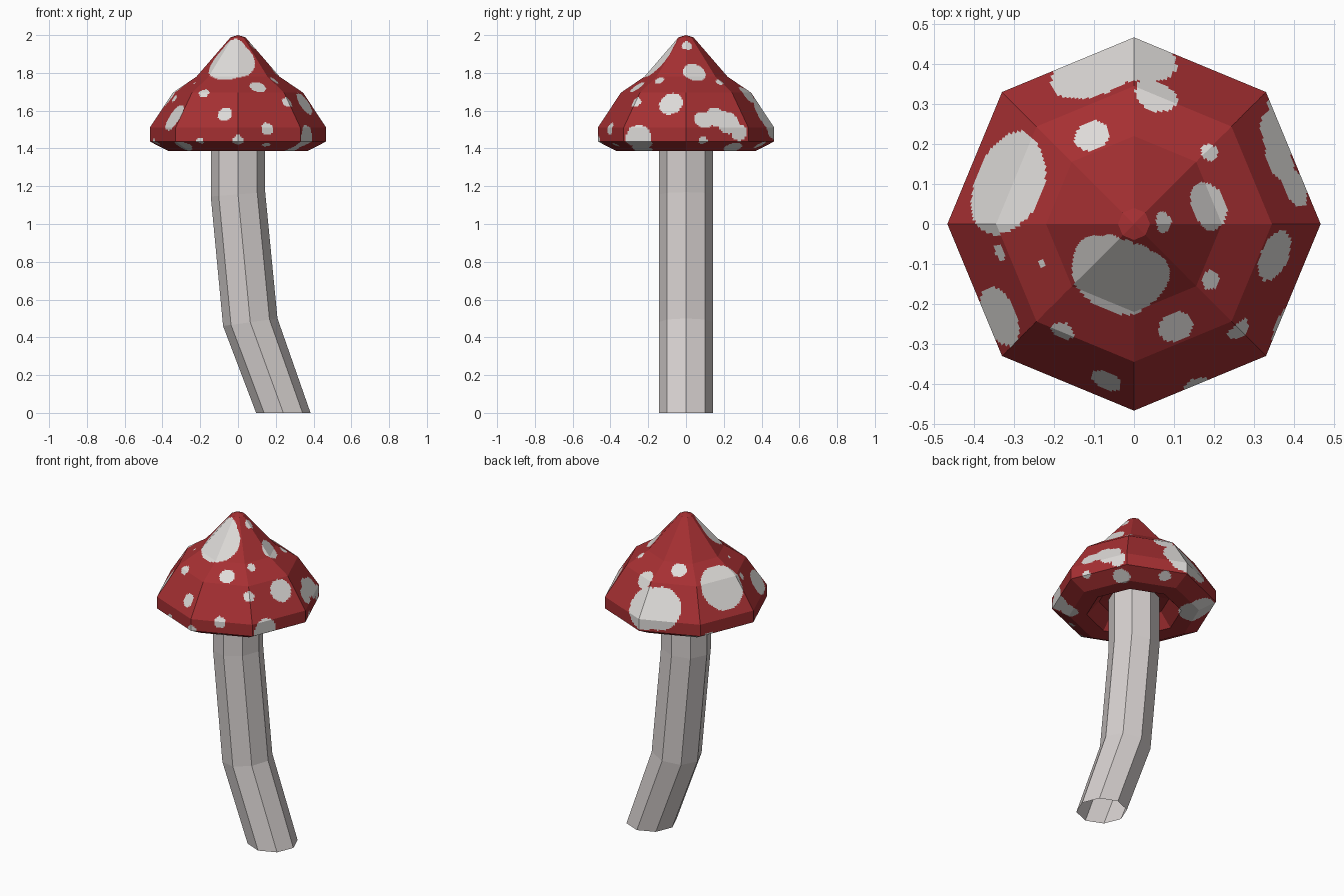
import bpy, bmesh, math
from mathutils import Vector

if "Cube" in bpy.data.objects:
    bpy.data.objects.remove(bpy.data.objects["Cube"])

SIDES, CUTS = 8, 34
A = math.pi / SIDES


def material(name, rgb):
    m = bpy.data.materials.new(name)
    m.diffuse_color = (*rgb, 1)
    m.use_nodes = True
    m.node_tree.nodes["Principled BSDF"].inputs["Base Color"].default_value = m.diffuse_color
    return m


red = material("cap red", (0.38, 0.029, 0.032))
white = material("spot white", (0.73, 0.71, 0.69))
cream = material("stem pale grey", (0.67, 0.63, 0.62))


def make_object(name, bm, mats):
    mesh = bpy.data.meshes.new(name)
    bm.to_mesh(mesh)
    bm.free()
    for m in mats:
        mesh.materials.append(m)
    ob = bpy.data.objects.new(name, mesh)
    bpy.context.collection.objects.link(ob)
    return ob


def loft(bm, rings):
    rows = [[bm.verts.new(p) for p in ring] for ring in rings]
    for a, b in zip(rows, rows[1:]):
        n = len(a)
        for i in range(n):
            j = (i + 1) % n
            bm.faces.new((a[i], a[j], b[j], b[i]))


# Cap profile (radius, height): apex, outside, rim, hollow underside
OUTER = [(0, 2.0), (0.04, 1.988), (0.22, 1.78), (0.345, 1.695),
         (0.467, 1.51), (0.467, 1.437), (0.37, 1.387)]
UNDER = [(0.27, 1.39), (0.2, 1.47), (0.11, 1.49)]


def corner(k, r):
    return Vector((r * math.cos(2 * A * k), r * math.sin(2 * A * k), 0))


def cap_ring(r, z):
    pts = []
    for k in range(SIDES):
        a, b = corner(k, r), corner(k + 1, r)
        pts += [a.lerp(b, i / CUTS) + Vector((0, 0, z)) for i in range(CUTS)]
    return pts


def cap_radius(z):
    for (r0, z0), (r1, z1) in zip(OUTER, OUTER[1:]):
        if z1 <= z <= z0:
            return r0 + (r1 - r0) * (z0 - z) / (z0 - z1)
    return OUTER[-1][0]


def on_cap(side, u, z):
    """Point on the cap seen at (u, z) from one side."""
    c, s = math.cos(A), math.sin(A)
    rc = cap_radius(z) * c
    d = max(0, min((rc - abs(u) * s) / c, (rc - abs(u) * c) / s))
    return Vector({"front": (u, -d, z), "back": (u, d, z),
                   "right": (d, u, z), "left": (-d, u, z)}[side])


# Spots by side: (horizontal position, height, radius)
SPOTS = {
    "front": [(-0.04, 1.86, 0.13), (-0.03, 1.92, 0.075), (-0.18, 1.695, 0.03),
              (-0.07, 1.58, 0.04), (0.105, 1.725, 0.045), (0.155, 1.505, 0.035),
              (0.265, 1.645, 0.032), (0, 1.435, 0.035), (-0.2, 1.437, 0.022),
              (0.15, 1.42, 0.022), (-0.29, 1.41, 0.05)],
    "right": [(0.005, 1.945, 0.028), (0.045, 1.8, 0.062), (-0.14, 1.76, 0.025),
              (-0.08, 1.635, 0.066), (0.18, 1.75, 0.023), (0.325, 1.69, 0.055),
              (0.09, 1.55, 0.05), (0.16, 1.565, 0.058), (0.22, 1.54, 0.065),
              (0.28, 1.485, 0.045), (-0.25, 1.45, 0.075), (-0.23, 1.395, 0.055),
              (0.25, 1.405, 0.05), (0.09, 1.44, 0.025)],
    "back": [(-0.09, 1.57, 0.125), (-0.015, 1.565, 0.125), (-0.105, 1.75, 0.045),
             (0.1, 1.42, 0.035), (-0.27, 1.385, 0.11)],
    "left": [(0.105, 1.66, 0.135), (-0.07, 1.665, 0.022), (-0.1, 1.745, 0.01),
             (-0.23, 1.565, 0.078), (-0.05, 1.43, 0.025)],
}
spots = [(on_cap(side, u, z), r * r)
         for side, items in SPOTS.items() for u, z, r in items]

# Cap: faceted shell, finely divided so the spots can be cut in
profile = OUTER + UNDER
fine = [profile[0]]
for p, q in zip(profile, profile[1:]):
    n = max(1, round(math.dist(p, q) / 0.009))
    fine += [(p[0] + (q[0] - p[0]) * i / n, p[1] + (q[1] - p[1]) * i / n)
             for i in range(1, n + 1)]
bm = bmesh.new()
loft(bm, [cap_ring(r, z) for r, z in fine])
bmesh.ops.remove_doubles(bm, verts=bm.verts, dist=1e-5)
bmesh.ops.recalc_face_normals(bm, faces=bm.faces)
for f in bm.faces:
    c = f.calc_center_median()
    f.material_index = int(any((c - p).length_squared < r2 for p, r2 in spots))
make_object("cap", bm, [red, white])

# Stem: bent eight-sided tube, open below; (centre x, height, ring tilt)
PATH = [(0.24, 0, 0), (0.065, 0.48, 0.14), (0.0, 1.157, 0.08), (0.0, 1.52, 0)]
bm = bmesh.new()
loft(bm, [[corner(k, 0.144) + Vector((x, 0, z + tilt * corner(k, 0.144).x))
           for k in range(SIDES)] for x, z, tilt in PATH])
bmesh.ops.recalc_face_normals(bm, faces=bm.faces)
make_object("stem", bm, [cream])
